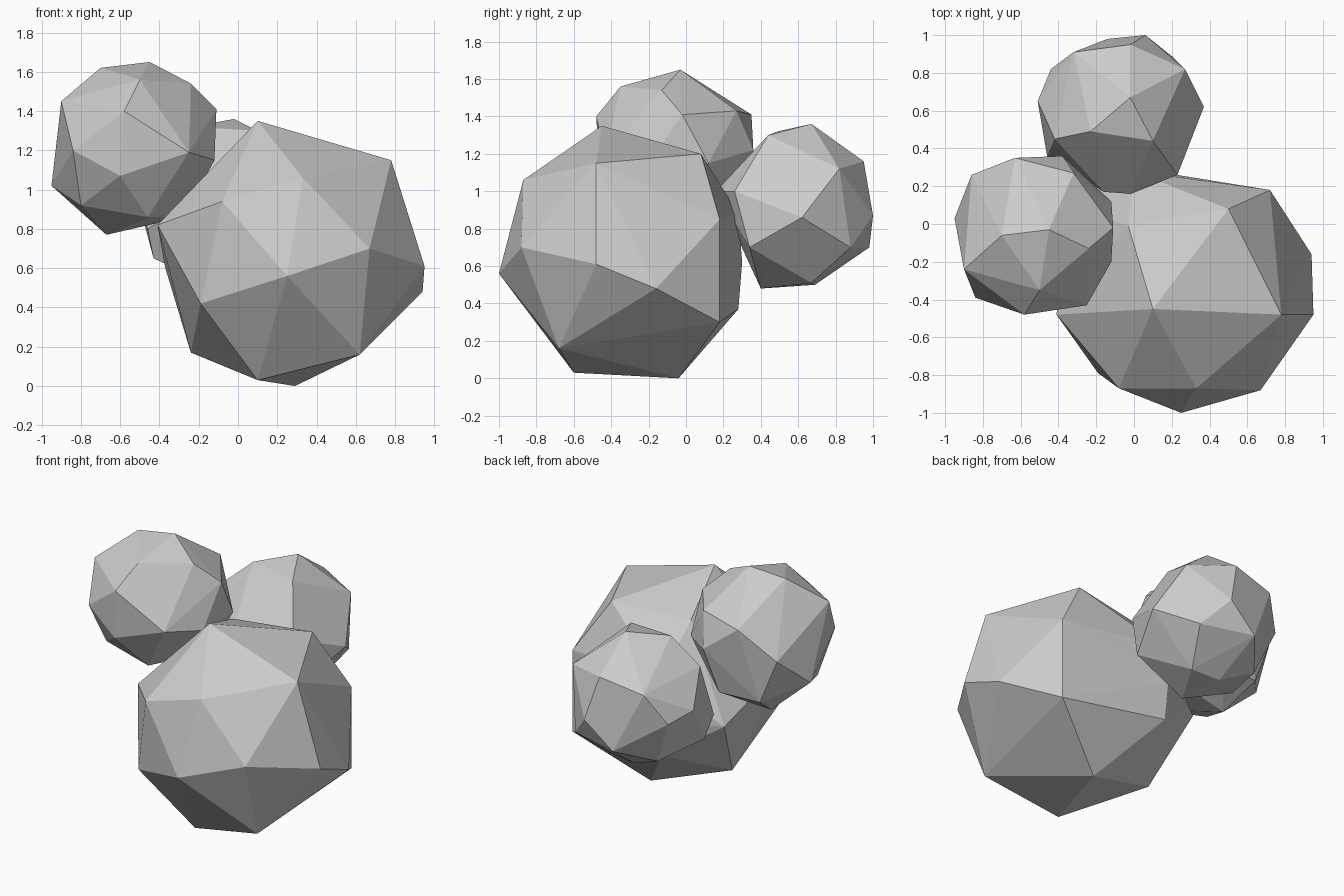
import bpy, bmesh, math


def faceted_ball(name, corners):
    """Wrap flat facets around a few corner points to make an irregular ball."""
    bm = bmesh.new()
    for c in corners:
        bm.verts.new(c)
    hull = bmesh.ops.convex_hull(bm, input=bm.verts[:])
    loose = [v for v in bm.verts if not v.link_faces]
    bmesh.ops.delete(bm, geom=loose, context='VERTS')
    # merge nearly flat neighbours into larger facets
    bmesh.ops.dissolve_limit(bm, angle_limit=math.radians(3),
                             verts=bm.verts[:], edges=bm.edges[:])
    bmesh.ops.recalc_face_normals(bm, faces=bm.faces[:])
    mesh = bpy.data.meshes.new(name)
    bm.to_mesh(mesh)
    bm.free()
    obj = bpy.data.objects.new(name, mesh)
    bpy.context.collection.objects.link(obj)
    return obj


# Large ball resting on the ground
faceted_ball("large_ball", [
    (.10, -.45, 1.35), (.78, -.48, 1.15), (.50, .08, 1.20), (-.03, -.01, 1.18),
    (.33, -.87, 1.06), (-.08, -.87, .94), (-.41, -.48, .82), (.67, -.88, .70),
    (.25, -1.0, .56), (.95, -.48, .61), (.94, -.16, .48), (.72, .18, .85),
    (.72, .18, .30), (0, .28, .88), (-.02, .30, .62), (-.01, .28, .37),
    (-.37, .12, .60), (-.19, -.79, .42), (-.24, -.15, .17), (.10, -.60, .03),
    (.62, -.68, .16), (.29, -.04, 0)])

# Small ball at the upper left
faceted_ball("upper_ball", [
    (-.45, -.03, 1.65), (-.70, -.06, 1.62), (-.24, -.13, 1.54), (-.50, -.35, 1.56),
    (-.11, -.02, 1.41), (-.90, -.24, 1.45), (-.58, -.48, 1.40), (-.63, .35, 1.41),
    (-.32, .27, 1.43), (-.38, .36, 1.22), (-.86, .26, 1.22), (-.84, -.39, 1.20),
    (-.25, -.43, 1.19), (-.12, -.20, 1.15), (-.12, .12, 1.15), (-.95, .03, 1.02),
    (-.60, -.46, 1.07), (-.80, -.26, .92), (-.46, -.30, .86), (-.67, .05, .77),
    (-.28, .05, .86), (-.45, .29, .92), (-.74, .27, .92)])

# Small ball at the back
faceted_ball("back_ball", [
    (-.02, .67, 1.36), (-.23, .49, 1.32), (.10, .44, 1.30), (-.02, .95, 1.16),
    (.27, .82, 1.12), (-.32, .91, 1.10), (-.42, .45, 1.15), (.23, .26, 1.0),
    (-.02, .16, 1.0), (-.16, .17, 1.0), (-.51, .65, .95), (-.44, .82, .90),
    (.06, 1.0, .87), (.37, .62, .86), (-.14, .98, .70), (.21, .88, .70),
    (.26, .34, .70), (-.46, .36, .80), (-.43, .42, .65), (-.32, .76, .60),
    (.10, .67, .51), (-.10, .69, .50), (-.05, .40, .48)])
